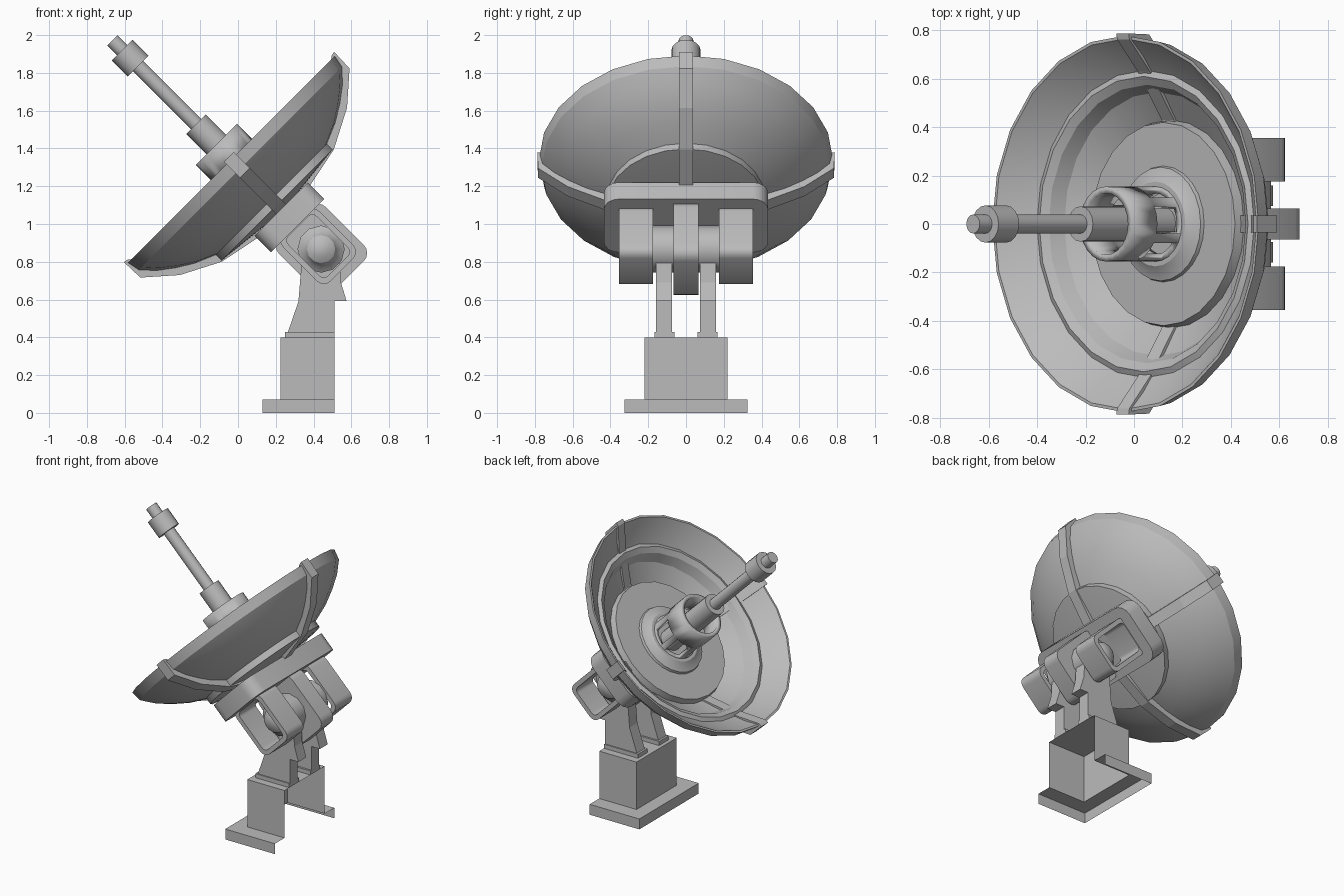
import bpy, bmesh, math
from mathutils import Matrix, Vector

cube = bpy.data.objects.get("Cube")
if cube:
    bpy.data.objects.remove(cube, do_unlink=True)

grey = bpy.data.materials.new("plain grey metal")
grey.use_nodes = True
grey.diffuse_color = (0.5, 0.5, 0.5, 1)
grey.node_tree.nodes["Principled BSDF"].inputs["Base Color"].default_value = grey.diffuse_color

# Tilted frame: local z is the dish axis, origin at the pivot
PX, PZ = 0.44, 0.867
TILT = Matrix.Translation((PX, 0, PZ)) @ Matrix.Rotation(math.radians(-45), 4, 'Y')
LEVEL = Matrix.Identity(4)


def finish(name, bm, matrix=LEVEL, smooth=False, fix=True):
    if fix:
        bmesh.ops.recalc_face_normals(bm, faces=bm.faces[:])
    mesh = bpy.data.meshes.new(name)
    bm.to_mesh(mesh)
    bm.free()
    mesh.materials.append(grey)
    obj = bpy.data.objects.new(name, mesh)
    obj.matrix_world = matrix
    bpy.context.collection.objects.link(obj)
    if smooth:
        bpy.ops.object.select_all(action='DESELECT')
        obj.select_set(True)
        bpy.context.view_layer.objects.active = obj
        bpy.ops.object.shade_smooth_by_angle(angle=math.radians(30))
    return obj


def lathe(name, profile, sides, matrix=TILT):
    """Revolve (radius, height) points about local z; a closed profile makes a solid."""
    bm = bmesh.new()
    verts = [bm.verts.new((r, 0, h)) for r, h in profile]
    edges = [bm.edges.new((verts[i], verts[i + 1])) for i in range(len(verts) - 1)]
    bmesh.ops.spin(bm, geom=verts + edges, cent=(0, 0, 0), axis=(0, 0, 1),
                   angle=math.tau, steps=sides, use_duplicate=False)
    bmesh.ops.remove_doubles(bm, verts=bm.verts[:], dist=0.0005)
    return finish(name, bm, matrix, True)


def prism(name, outline, y0, y1, matrix=LEVEL, hole=None, smooth=False):
    """Extrude an (x, z) outline along y, with an optional hole of equal point count."""
    bm = bmesh.new()
    rings = []
    for loop in [outline] + ([hole] if hole else []):
        rings.append([[bm.verts.new((x, y, z)) for x, z in loop] for y in (y0, y1)])
    n = len(outline)
    for i in range(n):
        j = (i + 1) % n
        for a, b in rings:
            bm.faces.new((a[i], a[j], b[j], b[i]))
        if hole:
            for side in (0, 1):
                a, b = rings[0][side], rings[1][side]
                bm.faces.new((a[i], a[j], b[j], b[i]))
    if not hole:
        for ring in rings[0]:
            bm.faces.new(ring)
    return finish(name, bm, matrix, smooth)


def rounded(x0, x1, z0, z1, r, steps=4):
    pts = []
    corners = [(x1 - r, z1 - r), (x0 + r, z1 - r), (x0 + r, z0 + r), (x1 - r, z0 + r)]
    for k, (cx, cz) in enumerate(corners):
        for s in range(steps + 1):
            a = math.pi / 2 * (k + s / steps)
            pts.append((cx + r * math.cos(a), cz + r * math.sin(a)))
    return pts


def cylinder(name, r, h0, h1, sides=16):
    return lathe(name, [(0, h0), (r, h0), (r, h1), (0, h1)], sides)


# Pedestal: stepped shell, open at the back and underneath
bm = bmesh.new()
BACK = 0.51
layers = [(0.13, 0.325, 0), (0.13, 0.325, 0.072), (0.225, 0.22, 0.072), (0.225, 0.22, 0.4)]
rows = [[bm.verts.new(p) for p in ((BACK, -y, z), (x, -y, z), (x, y, z), (BACK, y, z))]
        for x, y, z in layers]
for a, b in zip(rows, rows[1:]):
    for i in range(3):
        bm.faces.new((b[i], b[i + 1], a[i + 1], a[i]))
bm.faces.new(rows[-1][::-1])
finish("pedestal", bm, fix=False)

# Fork arms, their feet and the pivot caps
arc = [(PX + 0.112 * math.cos(math.radians(a)), PZ + 0.112 * math.sin(math.radians(a)))
       for a in range(195, -31, -15)]
arm = ([(0.255, 0.4), (0.265, 0.43), (0.32, 0.59), (0.333, 0.75)] + arc
       + [(0.545, 0.69), (0.575, 0.592), (0.51, 0.592), (0.51, 0.4)])
foot = [(0.25, 0.4), (0.25, 0.428), (0.51, 0.428), (0.51, 0.4)]
cap = [(0, 0.06), (0.125, 0.06), (0.125, 0.18), (0.095, 0.2), (0.075, 0.24), (0.04, 0.26), (0, 0.265)]
for side, s in (("left", 1), ("right", -1)):
    prism("fork_arm_" + side, arm, s * 0.075, s * 0.16)
    prism("fork_foot_" + side, foot, s * 0.062, s * 0.168)
    lathe("pivot_cap_" + side, cap, 12,
          Matrix.Translation((PX, 0, PZ)) @ Matrix.Rotation(-s * math.pi / 2, 4, 'X'))
    # Hollow side brackets hanging from the mounting plate
    prism("side_bracket_" + side, rounded(-0.135, 0.135, -0.155, 0.2, 0.05),
          s * 0.175, s * 0.355, TILT, rounded(-0.105, 0.105, -0.125, 0.17, 0.03), True)

# Central hinge block
prism("hinge_block", rounded(-0.175, 0.175, -0.205, 0.2, 0.06), -0.065, 0.065, TILT, smooth=True)

# Mounting plate behind the dish: outline lies across the dish axis
plate_frame = TILT @ Matrix.Rotation(math.pi / 2, 4, 'X')
prism("mounting_plate", rounded(-0.2, 0.2, -0.435, 0.435, 0.08), 0.175, 0.3,
      plate_frame, smooth=True)

# Dish bowl with raised centre disc, inner swell and stepped back
lathe("dish", [(0, 0.285), (0.42, 0.33), (0.42, 0.373), (0.53, 0.42), (0.62, 0.475),
               (0.7, 0.535), (0.765, 0.605), (0.778, 0.672), (0.765, 0.672),
               (0.7, 0.605), (0.635, 0.555), (0.61, 0.566), (0.575, 0.545),
               (0.545, 0.485), (0.43, 0.41), (0.42, 0.452), (0, 0.452)], 24)

# Four ribs wrapping the dish
rib = [(0.15, 0.27), (0.42, 0.325), (0.626, 0.432), (0.783, 0.57), (0.787, 0.69),
       (0.762, 0.685), (0.63, 0.565), (0.43, 0.425), (0.15, 0.35)]
for k in range(4):
    prism("dish_rib_%d" % (k + 1), rib, -0.036, 0.036,
          TILT @ Matrix.Rotation(k * math.pi / 2, 4, 'Z'))

# Hub flange on the centre disc
lathe("hub_flange", [(0.15, 0.445), (0.242, 0.445), (0.235, 0.468), (0.205, 0.478),
                     (0.175, 0.498), (0.15, 0.498), (0.15, 0.445)], 24)

# Windowed hub cage: open tube with six posts
bm = bmesh.new()
SIDES = 24
heights = (0.45, 0.5, 0.64, 0.785)
rows = [[bm.verts.new((0.155 * math.cos(math.tau * i / SIDES),
                       0.155 * math.sin(math.tau * i / SIDES), h)) for i in range(SIDES)]
        for h in heights]
for level in range(3):
    for i in range(SIDES):
        if level == 1 and i % 4 != 2:
            continue
        j = (i + 1) % SIDES
        a, b = rows[level], rows[level + 1]
        bm.faces.new((a[i], a[j], b[j], b[i]))
cage = finish("hub_cage", bm, TILT, True, fix=False)
wall = cage.modifiers.new("wall", 'SOLIDIFY')
wall.thickness = 0.028
wall.offset = -1

# Feed antenna
cylinder("feed_sleeve", 0.073, 0.45, 0.935)
cylinder("feed_rod", 0.039, 0.9, 1.4)
cylinder("feed_head", 0.077, 1.37, 1.49)
cylinder("feed_tip", 0.039, 1.48, 1.562)
